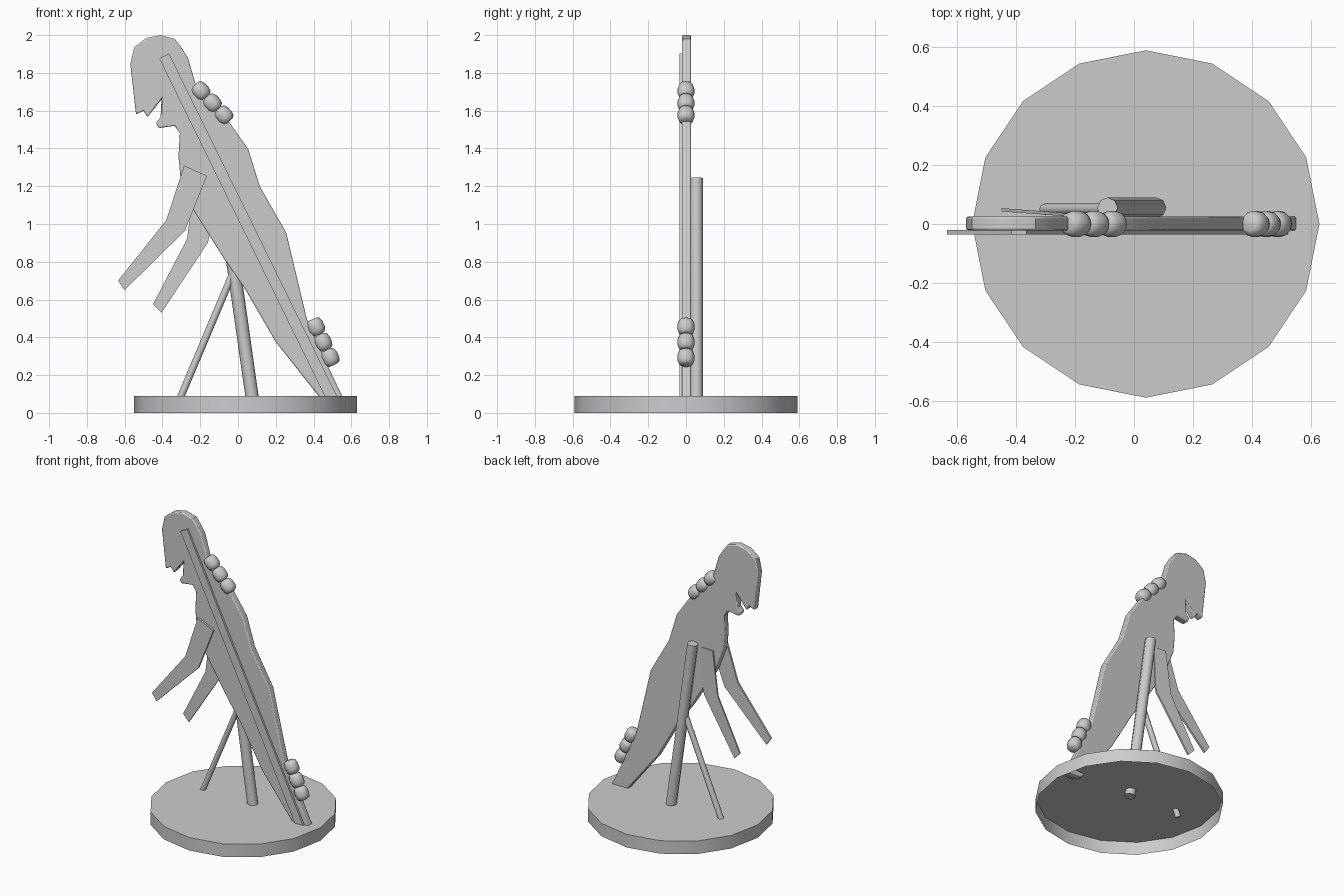
import bpy, bmesh
from math import radians, sin, cos, pi
from mathutils import Vector

if "Cube" in bpy.data.objects:
    bpy.data.objects.remove(bpy.data.objects["Cube"])


def finish(name, bm, smooth=35):
    bmesh.ops.recalc_face_normals(bm, faces=bm.faces)
    mesh = bpy.data.meshes.new(name)
    bm.to_mesh(mesh)
    bm.free()
    mesh.shade_smooth()
    mesh.set_sharp_from_angle(angle=radians(smooth))
    ob = bpy.data.objects.new(name, mesh)
    bpy.context.collection.objects.link(ob)
    return ob


def plate(name, outline, y0, y1, bevel=0.0, skew=lambda x: 0.0):
    """Flat cut-out: an x-z outline given thickness along y."""
    bm = bmesh.new()
    face = bm.faces.new([bm.verts.new((x, y0 + skew(x), z)) for x, z in outline])
    new = bmesh.ops.extrude_face_region(bm, geom=[face])["geom"]
    bmesh.ops.translate(bm, vec=(0, y1 - y0, 0),
                        verts=[v for v in new if isinstance(v, bmesh.types.BMVert)])
    ob = finish(name, bm)
    if bevel:
        mod = ob.modifiers.new("edge", "BEVEL")
        mod.width = bevel
        mod.segments = 2
        mod.limit_method = "ANGLE"
        mod.angle_limit = radians(60)
    return ob


def lathe(name, origin, axis, profile, sides, caps=(True, True), smooth=50):
    """Rings of (radius, distance) around an axis."""
    bm = bmesh.new()
    rot = Vector((0, 0, 1)).rotation_difference(Vector(axis))
    rings = []
    for r, h in profile:
        rings.append([bm.verts.new(Vector(origin) + rot @ Vector(
            (r * cos(2 * pi * i / sides), r * sin(2 * pi * i / sides), h)))
            for i in range(sides)])
    for a, b in zip(rings, rings[1:]):
        for i in range(sides):
            j = (i + 1) % sides
            bm.faces.new((a[i], a[j], b[j], b[i]))
    if caps[0]:
        bm.faces.new(rings[0][::-1])
    if caps[1]:
        bm.faces.new(rings[-1])
    return finish(name, bm, smooth)


def rod(name, a, b, radius):
    d = Vector(b) - Vector(a)
    return lathe(name, a, d, [(radius, 0), (radius, d.length)], 8)


# Base: shallow 16-sided dish, open underneath
base = lathe("base", (0.04, 0, 0), (0, 0, 1), [(0.59, 0), (0.59, 0.09)], 16,
             caps=(False, True))

# Leaning figure cut-out
plate("figure_body", [
    (-0.41, 2.0), (-0.335, 1.98), (-0.30, 1.935), (-0.265, 1.88), (-0.22, 1.725),
    (-0.17, 1.66), (-0.05, 1.545), (0.055, 1.395), (0.115, 1.20), (0.255, 0.955),
    (0.365, 0.495), (0.47, 0.26), (0.565, 0.06), (0.45, 0.06), (0.20, 0.375),
    (0.035, 0.66), (-0.07, 0.81), (-0.24, 1.08), (-0.305, 1.25), (-0.315, 1.36),
    (-0.308, 1.48), (-0.335, 1.52), (-0.42, 1.508), (-0.435, 1.535), (-0.41, 1.565),
    (-0.405, 1.66), (-0.48, 1.565), (-0.50, 1.60), (-0.54, 1.58), (-0.57, 1.845),
    (-0.55, 1.935), (-0.485, 1.985)], -0.022, 0.026, bevel=0.007)

# Long flat strip up the front of the figure
plate("front_strip", [(-0.417, 1.876), (-0.365, 1.903), (0.538, 0.06), (0.473, 0.06)],
      -0.035, -0.02)

# Arms
plate("front_arm", [(-0.285, 1.31), (-0.165, 1.255), (-0.28, 0.965), (-0.60, 0.65),
                    (-0.635, 0.70), (-0.38, 1.02)], -0.035, -0.021)
plate("rear_arm", [(-0.23, 1.22), (-0.14, 1.22), (-0.15, 0.945), (-0.16, 0.90),
                   (-0.405, 0.53), (-0.45, 0.575), (-0.27, 0.92)], 0.024, 0.035,
      skew=lambda x: -0.075 * (x + 0.2))

# Supports behind the figure
rod("support_pole", (0.08, 0.055, 0.045), (-0.09, 0.055, 1.242), 0.035)
rod("support_strut", (-0.32, 0.05, 0.045), (-0.01, 0.05, 0.78), 0.019)

# Two rows of beads along the back edge
bead = [(0.024, -0.044), (0.038, -0.036), (0.045, -0.015),
        (0.045, 0.015), (0.038, 0.036), (0.024, 0.044)]
for row, start, end in (("upper", (-0.198, 1.704), (-0.076, 1.576)),
                        ("lower", (0.412, 0.455), (0.488, 0.293))):
    a, b = Vector((start[0], 0, start[1])), Vector((end[0], 0, end[1]))
    for i in range(3):
        lathe(f"{row}_bead_{i + 1}", a.lerp(b, i / 2), b - a, bead, 12, smooth=70)
